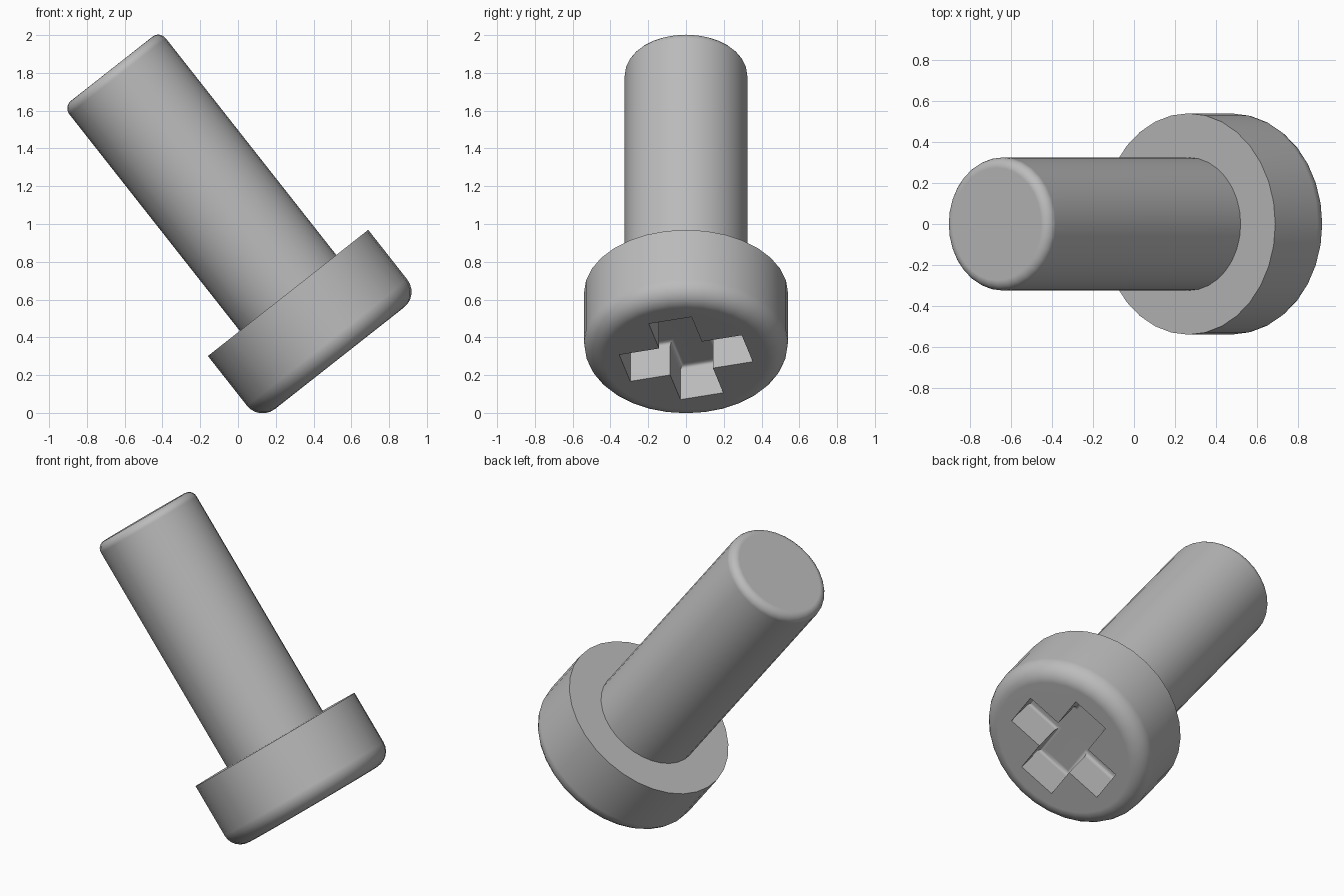
import bpy, bmesh, math
from mathutils import Matrix, Vector

default = bpy.data.objects.get("Cube")
if default:
    bpy.data.objects.remove(default, do_unlink=True)

# Screw frame: origin at the underside of the head, local z toward the tip
FRAME = Matrix.Translation((0.265, 0, 0.635)) @ Matrix.Rotation(math.radians(-38.2), 4, 'Y')
SIDES = 32

steel = bpy.data.materials.new("grey_steel")
steel.use_nodes = True
GREY = (0.5, 0.5, 0.5, 1)
steel.diffuse_color = GREY
steel.node_tree.nodes["Principled BSDF"].inputs["Base Color"].default_value = GREY


def make_object(name, bm):
    bmesh.ops.recalc_face_normals(bm, faces=bm.faces[:])
    mesh = bpy.data.meshes.new(name)
    bm.to_mesh(mesh)
    bm.free()
    mesh.materials.append(steel)
    obj = bpy.data.objects.new(name, mesh)
    bpy.context.collection.objects.link(obj)
    obj.matrix_world = FRAME
    return obj


def rounded_cylinder(name, radius, flat_end, round_end, fillet, steps=6):
    """Closed cylinder along local z whose round_end rim is filleted."""
    side = 1 if round_end > flat_end else -1
    profile = [(radius, flat_end)]
    for i in range(steps + 1):
        a = math.pi / 2 * i / steps
        profile.append((radius - fillet + fillet * math.cos(a),
                        round_end - side * fillet * (1 - math.sin(a))))
    bm = bmesh.new()
    rings = []
    for r, z in profile:
        rings.append([bm.verts.new((r * math.cos(math.tau * k / SIDES),
                                    r * math.sin(math.tau * k / SIDES), z))
                      for k in range(SIDES)])
    for low, high in zip(rings, rings[1:]):
        for k in range(SIDES):
            n = (k + 1) % SIDES
            bm.faces.new((low[k], low[n], high[n], high[k]))
    bm.faces.new(rings[0])
    bm.faces.new(rings[-1])
    return make_object(name, bm)


def cross_cutter(name, half_length, half_width, outer, floor, turn):
    """Cross-shaped prism with softened edges around the recess floor."""
    bm = bmesh.new()
    verts = []
    for quarter in range(4):
        spin = Matrix.Rotation(math.radians(90 * quarter + turn), 4, 'Z')
        for x, y in ((half_length, -half_width), (half_length, half_width),
                     (half_width, half_width)):
            verts.append(bm.verts.new(spin @ Vector((x, y, outer))))
    base = bm.faces.new(verts)
    grown = bmesh.ops.extrude_face_region(bm, geom=[base])["geom"]
    top = [v for v in grown if isinstance(v, bmesh.types.BMVert)]
    bmesh.ops.translate(bm, verts=top, vec=(0, 0, floor - outer))
    rim = [e for e in bm.edges if all(v in top for v in e.verts)]
    bmesh.ops.bevel(bm, geom=rim, offset=0.025, segments=3, profile=0.5, affect='EDGES')
    return make_object(name, bm)


# Main parts
shaft = rounded_cylinder("screw_shaft", 0.325, -0.02, 1.51, 0.05)
head = rounded_cylinder("screw_head", 0.54, 0, -0.44, 0.105)

# Cross recess in the head
cutter = cross_cutter("recess_cutter", 0.335, 0.117, -0.6, -0.22, -14.5)
cutter.hide_render = True
cutter.hide_viewport = True
cut = head.modifiers.new("cross_recess", 'BOOLEAN')
cut.operation = 'DIFFERENCE'
cut.solver = 'EXACT'
cut.object = cutter

bpy.context.view_layer.update()
evaluated = head.evaluated_get(bpy.context.evaluated_depsgraph_get())
head.data = bpy.data.meshes.new_from_object(evaluated)
head.modifiers.clear()
bpy.data.objects.remove(cutter, do_unlink=True)

# Smooth round walls, crisp corners
for part in (shaft, head):
    bpy.ops.object.select_all(action='DESELECT')
    part.select_set(True)
    bpy.context.view_layer.objects.active = part
    bpy.ops.object.shade_smooth_by_angle(angle=math.radians(35))
    weighted = part.modifiers.new("flat_caps", 'WEIGHTED_NORMAL')
    weighted.keep_sharp = True
